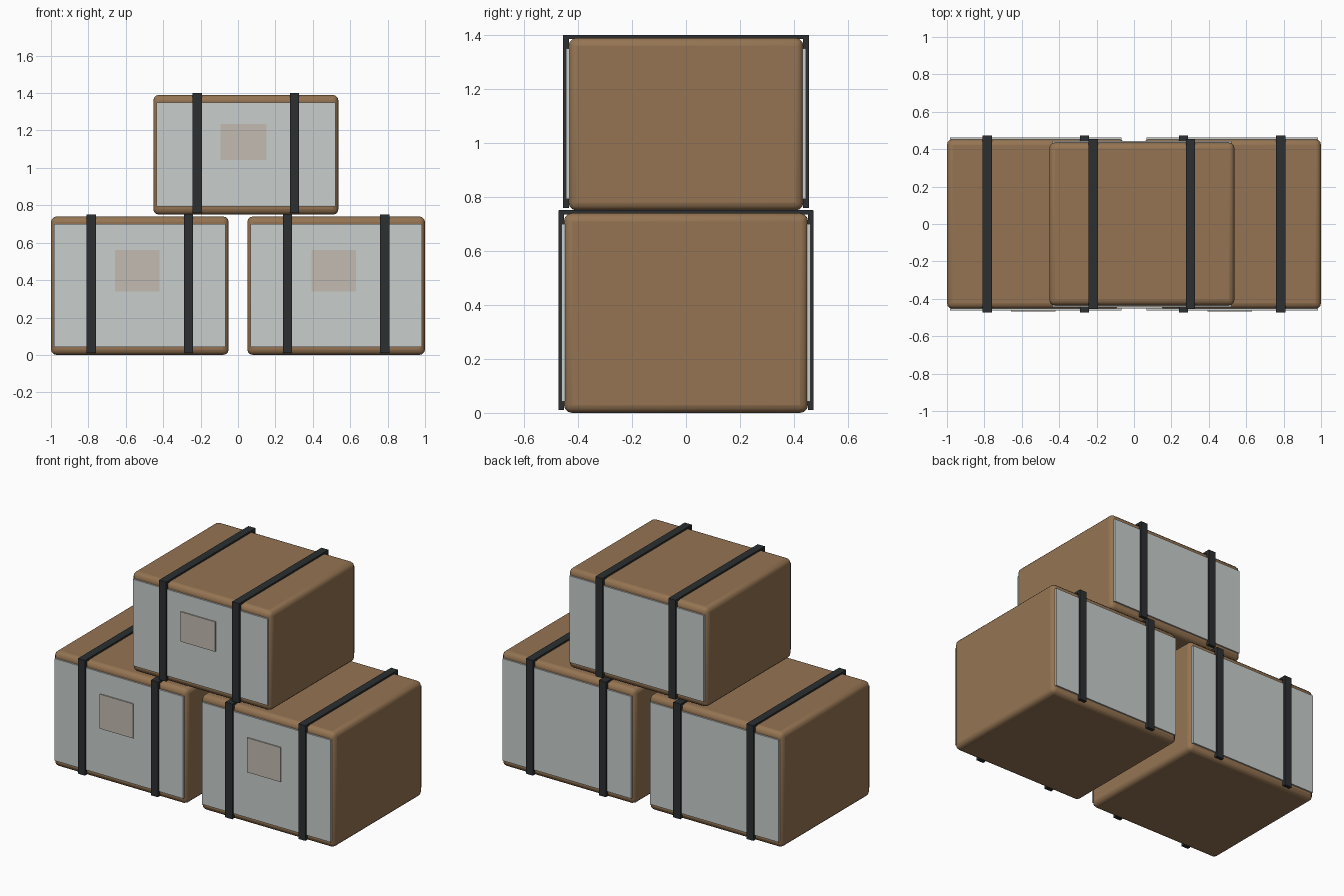
import bpy

if "Cube" in bpy.data.objects:
    bpy.data.objects.remove(bpy.data.objects["Cube"])


def material(name, rgb):
    m = bpy.data.materials.new(name)
    m.diffuse_color = (*rgb, 1)
    m.use_nodes = True
    m.node_tree.nodes["Principled BSDF"].inputs["Base Color"].default_value = m.diffuse_color
    return m


CARD = material("cardboard", (0.30, 0.175, 0.085))
PANEL = material("pale_panel", (0.58, 0.62, 0.61))
STRAP = material("dark_strap", (0.025, 0.028, 0.03))
LABEL = material("beige_label", (0.55, 0.50, 0.44))


def block(name, lo, hi, mat, bevel=0.0, segments=2):
    """Axis-aligned box between two corners, optionally with rounded edges."""
    centre = [(a + b) / 2 for a, b in zip(lo, hi)]
    bpy.ops.mesh.primitive_cube_add(size=1, location=centre)
    ob = bpy.context.object
    ob.name = name
    ob.scale = [b - a for a, b in zip(lo, hi)]
    bpy.ops.object.transform_apply(location=False, rotation=False, scale=True)
    ob.data.materials.append(mat)
    if bevel:
        mod = ob.modifiers.new("rounded_edges", 'BEVEL')
        mod.width = bevel
        mod.segments = segments
        bpy.ops.object.shade_smooth_by_angle()
    return ob


def crate(tag, cx, z0, w, d, h):
    hw, hd, top = w / 2, d / 2, z0 + h
    # cardboard body
    block(tag + "_body", (cx - hw, -hd, z0), (cx + hw, hd, top), CARD, 0.03, 3)
    # pale panels on front and back
    for side, s in (("front", -1), ("back", 1)):
        ys = sorted((s * (hd - 0.005), s * (hd + 0.009)))
        block(f"{tag}_{side}_panel", (cx - hw + 0.017, ys[0], z0 + 0.043),
              (cx + hw - 0.017, ys[1], top - 0.04), PANEL)
    # label on front panel, slightly off centre
    lx, lz = cx - 0.013, z0 + h * 0.608
    block(tag + "_label", (lx - w * 0.125, -hd - 0.016, lz - h * 0.15),
          (lx + w * 0.125, -hd - 0.005, lz + h * 0.15), LABEL)
    # two straps: vertical runs front and back plus one across the lid
    for n, dx in (("left", -0.26), ("right", 0.26)):
        a, b = cx + dx - 0.025, cx + dx + 0.025
        for side, s in (("front", -1), ("back", 1)):
            ys = sorted((s * (hd - 0.001), s * (hd + 0.02)))
            block(f"{tag}_{n}_strap_{side}", (a, ys[0], z0 + 0.01),
                  (b, ys[1], top + 0.01), STRAP)
        block(f"{tag}_{n}_strap_top", (a, -hd - 0.019, top - 0.004),
              (b, hd + 0.019, top + 0.011), STRAP)


# two lower crates and one stacked on top
crate("lower_left_crate", -0.525, 0.0, 0.95, 0.905, 0.74)
crate("lower_right_crate", 0.525, 0.0, 0.95, 0.905, 0.74)
crate("upper_crate", 0.042, 0.75, 0.99, 0.87, 0.64)
